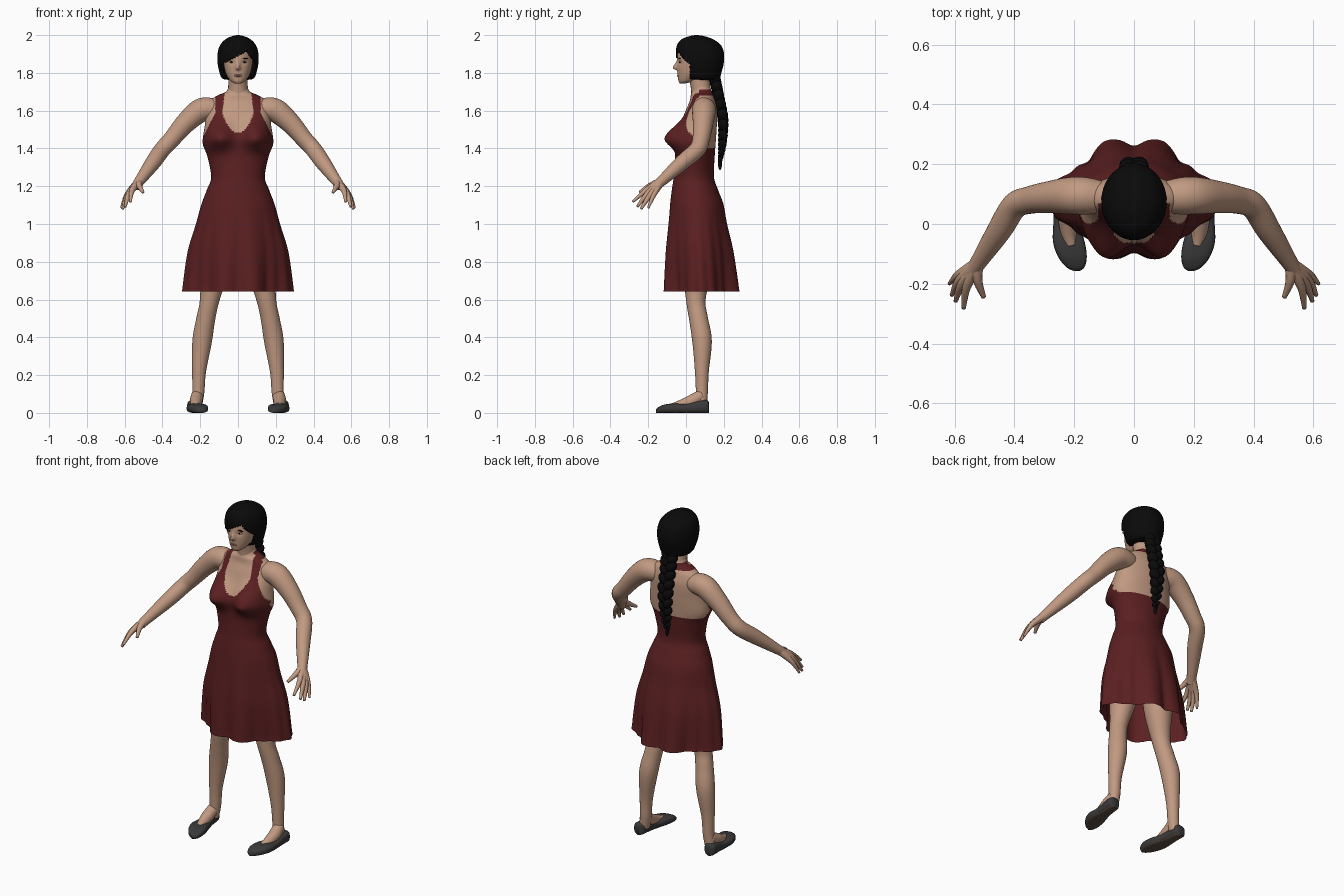
import bpy, bmesh, math
from mathutils import Vector, Matrix

if "Cube" in bpy.data.objects:
    bpy.data.objects.remove(bpy.data.objects["Cube"], do_unlink=True)


def material(name, r, g, b):
    m = bpy.data.materials.new(name)
    m.use_nodes = True
    m.diffuse_color = (r, g, b, 1)
    bsdf = m.node_tree.nodes["Principled BSDF"]
    bsdf.inputs["Base Color"].default_value = (r, g, b, 1)
    bsdf.inputs["Roughness"].default_value = 0.8
    return m


SKIN = material("skin", 0.53, 0.32, 0.22)
DRESS = material("dark red cloth", 0.105, 0.014, 0.015)
HAIR = material("black hair", 0.003, 0.003, 0.003)
SHOE = material("charcoal shoe", 0.042, 0.042, 0.043)
SOLE = material("brown sole", 0.11, 0.075, 0.055)
LIPS = material("lip", 0.4, 0.2, 0.15)
WHITE = material("eye white", 0.5, 0.44, 0.4)


def finish(name, bm, mats, mirror=False):
    bmesh.ops.recalc_face_normals(bm, faces=bm.faces)
    for f in bm.faces:
        f.smooth = True
    mesh = bpy.data.meshes.new(name)
    bm.to_mesh(mesh)
    bm.free()
    obj = bpy.data.objects.new(name, mesh)
    bpy.context.collection.objects.link(obj)
    for m in mats:
        mesh.materials.append(m)
    if mirror:
        obj.modifiers.new("Mirror", "MIRROR").use_mirror_merge = False
    return obj


def spline(keys, n):
    """Catmull-Rom rows through the key rows."""
    rows = []
    for i in range(len(keys) - 1):
        a, b, c, d = (keys[min(max(i + k, 0), len(keys) - 1)] for k in (-1, 0, 1, 2))
        for s in range(n):
            t = s / n
            rows.append([q + t * (r - p) / 2 + t * t * (p - 2.5 * q + 2 * r - w / 2)
                         + t ** 3 * (1.5 * (q - r) + (w - p) / 2)
                         for p, q, r, w in zip(a, b, c, d)])
    return rows + [list(keys[-1])]


def loft(rings, caps=True):
    bm = bmesh.new()
    rows = [[bm.verts.new(p) for p in ring] for ring in rings]
    n = len(rows[0])
    for a, b in zip(rows, rows[1:]):
        for i in range(n):
            j = (i + 1) % n
            bm.faces.new((a[i], a[j], b[j], b[i]))
    if caps:
        bm.faces.new(rows[0])
        bm.faces.new(rows[-1])
    bmesh.ops.recalc_face_normals(bm, faces=bm.faces)
    return bm


def level_rings(keys, n, seg, shape=None):
    """Horizontal ovals from rows of height, half width, front y, back y."""
    rings = []
    for z, w, front, back in spline(keys, n):
        mid, depth, ring = (front + back) / 2, (back - front) / 2, []
        for i in range(seg):
            a = math.tau * i / seg
            p = Vector((w * math.cos(a), mid + depth * math.sin(a), z))
            ring.append(shape(p, a, mid) if shape else p)
        rings.append(ring)
    return rings


def tube(name, keys, mat, mirror=False, seg=20, n=6):
    rows = spline(keys, n)
    pts, rings = [Vector(r[:3]) for r in rows], []
    for i, (p, row) in enumerate(zip(pts, rows)):
        d = pts[min(i + 1, len(pts) - 1)] - pts[max(i - 1, 0)]
        side = d.cross(Vector((0.35, 1, 0.1))).normalized()
        up = side.cross(d).normalized()
        rings.append([p + row[3] * (side * math.cos(math.tau * k / seg)
                                    + up * math.sin(math.tau * k / seg)) for k in range(seg)])
    return finish(name, loft(rings), [mat], mirror)


def blobs(name, mat, items, mirror=False):
    bm = bmesh.new()
    for loc, radii, tilt in items:
        m = (Matrix.Translation(loc) @ Matrix.Rotation(tilt, 4, "Y")
             @ Matrix.Diagonal((*radii, 1)))
        bmesh.ops.create_uvsphere(bm, u_segments=16, v_segments=10, radius=1, matrix=m)
    return finish(name, bm, [mat], mirror)


def bump(x, centre, width):
    return math.exp(-((x - centre) / width) ** 2)


# Torso and halter dress in one lofted surface, the skirt hanging in folds
def torso_shape(p, a, mid):
    fold = min(max((1.12 - p.z) / 0.45, 0), 1)
    c = abs(math.cos(a))
    k = 1 + fold * (0.1 * bump(c, 0.34, 0.13) - 0.1 * bump(c, 0, 0.13)
                    - 0.17 * math.sin(2 * a) ** 2 + 0.015 * math.cos(18 * a))
    p = Vector((p.x * k, mid + (p.y - mid) * k, p.z))
    front = min(max((mid - p.y) / 0.05, 0), 1)
    spread = 0.06 if p.z < 1.455 else 0.085
    for s in (-1, 1):
        p.y -= front * 0.092 * bump(p.x, s * 0.1, 0.078) * bump(p.z, 1.455, spread)
    return p


def is_dress(c):
    edge = 1.47 - 0.07 * min(max((c.y + 0.01) / 0.1, 0), 1)
    if c.z < edge:
        return True
    if c.y > 0.07:
        return 1.68 < c.z < 1.712
    inner = 0.082 * min(max((c.z - 1.48) / 0.1, 0), 1) ** 0.5 - 0.12 * max(c.z - 1.6, 0)
    outer = 0.185 - 0.065 * min(max((c.z - 1.46) / 0.13, 0), 1)
    return inner < abs(c.x) < outer and c.z < 1.7


torso_keys = [(0.642, 0.292, -0.12, 0.285), (0.85, 0.265, -0.11, 0.255),
              (1.0, 0.222, -0.095, 0.22), (1.1, 0.195, -0.085, 0.2),
              (1.18, 0.165, -0.075, 0.17), (1.25, 0.142, -0.065, 0.148),
              (1.36, 0.163, -0.055, 0.152), (1.43, 0.187, -0.04, 0.157),
              (1.52, 0.176, -0.02, 0.163), (1.6, 0.168, 0.0, 0.165),
              (1.65, 0.148, 0.02, 0.155), (1.68, 0.11, 0.025, 0.145),
              (1.7, 0.064, 0.03, 0.138), (1.73, 0.05, 0.035, 0.125)]
bm = loft(level_rings(torso_keys, 10, 160, torso_shape), caps=False)
for f in bm.faces:
    f.material_index = int(is_dress(f.calc_center_median()))
finish("torso_and_dress", bm, [SKIN, DRESS])


# Head with a nose ridge and eye sockets
def face_shape(p, a, mid):
    if p.y < mid:
        p.y -= 0.024 * bump(p.x, 0, 0.011) * bump(p.z, 1.826, 0.026 if p.z > 1.826 else 0.01)
        p.y += 0.007 * bump(abs(p.x), 0.034, 0.016) * bump(p.z, 1.857, 0.013)
    return p


head_keys = [(1.745, 0.018, -0.033, 0.0), (1.758, 0.04, -0.04, 0.05), (1.79, 0.061, -0.044, 0.1),
             (1.83, 0.073, -0.046, 0.13), (1.88, 0.079, -0.046, 0.15),
             (1.93, 0.075, -0.038, 0.155), (1.97, 0.045, 0.0, 0.11)]
finish("head", loft(level_rings(head_keys, 8, 96, face_shape)), [SKIN])
tube("neck", [(0, 0.085, 1.62, 0.056), (0, 0.078, 1.72, 0.052), (0, 0.06, 1.8, 0.05)], SKIN)
blobs("eye", WHITE, [((0.034, -0.029, 1.857), (0.013, 0.007, 0.005), 0)], True)
blobs("iris", HAIR, [((0.034, -0.034, 1.857), (0.006, 0.004, 0.005), 0)], True)
blobs("eyebrow", HAIR, [((0.036, -0.034, 1.877), (0.02, 0.006, 0.003), 0.1)], True)
blobs("lips", LIPS, [((0, -0.039, 1.788), (0.021, 0.008, 0.004), 0),
                     ((0, -0.039, 1.782), (0.018, 0.008, 0.004), 0)])

# Bobbed hair with a swept fringe cut out of the shell
hair_keys = [(1.762, 0.03, 0.08, 0.14), (1.77, 0.082, 0.0, 0.175), (1.81, 0.1, -0.03, 0.19),
             (1.86, 0.109, -0.05, 0.201), (1.91, 0.107, -0.054, 0.2), (1.95, 0.093, -0.046, 0.182),
             (1.98, 0.063, -0.02, 0.14), (1.996, 0.026, 0.025, 0.09), (2.0, 0.003, 0.05, 0.06)]
bm = loft(level_rings(hair_keys, 8, 96))


def in_face_opening(c):
    fringe = 1.845 + 0.5 * (c.x + 0.09)
    if c.x > 0.05:
        fringe = 1.915 - 1.5 * (c.x - 0.05)
    return c.y < 0.022 and c.z < fringe


bmesh.ops.delete(bm, geom=[f for f in bm.faces if in_face_opening(f.calc_center_median())],
                 context="FACES")
hair = finish("hair", bm, [HAIR])
shell = hair.modifiers.new("Thickness", "SOLIDIFY")
shell.thickness = 0.008

# Braid of alternating strands that thin towards the tip
strands = []
path = spline([(0.15, 1.78, 0.042), (0.172, 1.68, 0.04), (0.196, 1.55, 0.039),
               (0.192, 1.42, 0.03), (0.18, 1.33, 0.015)], 5)
for i, (y, z, r) in enumerate(path):
    s = 1 if i % 2 else -1
    strands.append(((s * r * 0.45, y, z), (r * 0.72, r * 0.75, r * 0.95), s * 0.6))
strands.append(((0, 0.18, 1.315), (0.01, 0.01, 0.03), 0))
blobs("braid", HAIR, strands)

# Arms and hands
tube("arm", [(0.05, 0.09, 1.61, 0.035), (0.13, 0.092, 1.608, 0.058), (0.2, 0.095, 1.6, 0.063),
             (0.28, 0.09, 1.532, 0.054), (0.35, 0.08, 1.45, 0.046), (0.4, 0.06, 1.395, 0.044),
             (0.45, -0.02, 1.325, 0.041), (0.525, -0.135, 1.222, 0.027),
             (0.54, -0.16, 1.2, 0.025)], SKIN, True, seg=28)
wrist = (0.527, -0.137, 1.22, 0.024)
fingers = {"index": ((0.56, -0.21, 1.178, 0.015), (0.57, -0.282, 1.118, 0.007)),
           "middle": ((0.575, -0.2, 1.165, 0.016), (0.597, -0.258, 1.092, 0.007)),
           "ring": ((0.583, -0.187, 1.158, 0.016), (0.61, -0.238, 1.08, 0.007)),
           "little": ((0.588, -0.17, 1.155, 0.014), (0.618, -0.2, 1.085, 0.006)),
           "thumb": ((0.523, -0.19, 1.202, 0.016), (0.503, -0.245, 1.168, 0.008))}
for name, (knuckle, tip) in fingers.items():
    tube(name + "_finger", [wrist, knuckle, tip], SKIN, True, seg=10)

# Legs and bare insteps
tube("leg", [(0.11, 0.08, 0.98, 0.095), (0.122, 0.06, 0.78, 0.08), (0.15, 0.052, 0.6, 0.052),
             (0.17, 0.066, 0.5, 0.05), (0.19, 0.085, 0.38, 0.052), (0.206, 0.084, 0.22, 0.037),
             (0.21, 0.084, 0.11, 0.032), (0.22, 0.08, 0.04, 0.03)], SKIN, True, seg=28)
tube("instep", [(0.216, 0.085, 0.095, 0.031), (0.221, 0.03, 0.062, 0.034),
                (0.218, -0.03, 0.04, 0.027), (0.21, -0.07, 0.032, 0.02)], SKIN, True)

# Flat shoes, lofted from heel to toe
shoe_keys = [(0.122, 0.236, 0.014, 0.05), (0.11, 0.235, 0.033, 0.068), (0.05, 0.231, 0.037, 0.06),
             (0.0, 0.227, 0.043, 0.048), (-0.06, 0.218, 0.053, 0.05), (-0.11, 0.206, 0.048, 0.045),
             (-0.145, 0.196, 0.03, 0.032), (-0.158, 0.191, 0.008, 0.02)]
rings = []
for y, x, w, h in spline(shoe_keys, 5):
    ring = []
    for i in range(28):
        c, s = math.cos(math.tau * i / 28), math.sin(math.tau * i / 28)
        ring.append((x + w * math.copysign(abs(c) ** 0.8, c), y,
                     h / 2 + h / 2 * math.copysign(abs(s) ** 0.6, s)))
    rings.append(ring)
bm = loft(rings)
for f in bm.faces:
    f.normal_update()
    f.material_index = int(f.normal.z < -0.75)
finish("shoe", bm, [SHOE, SOLE], True)
